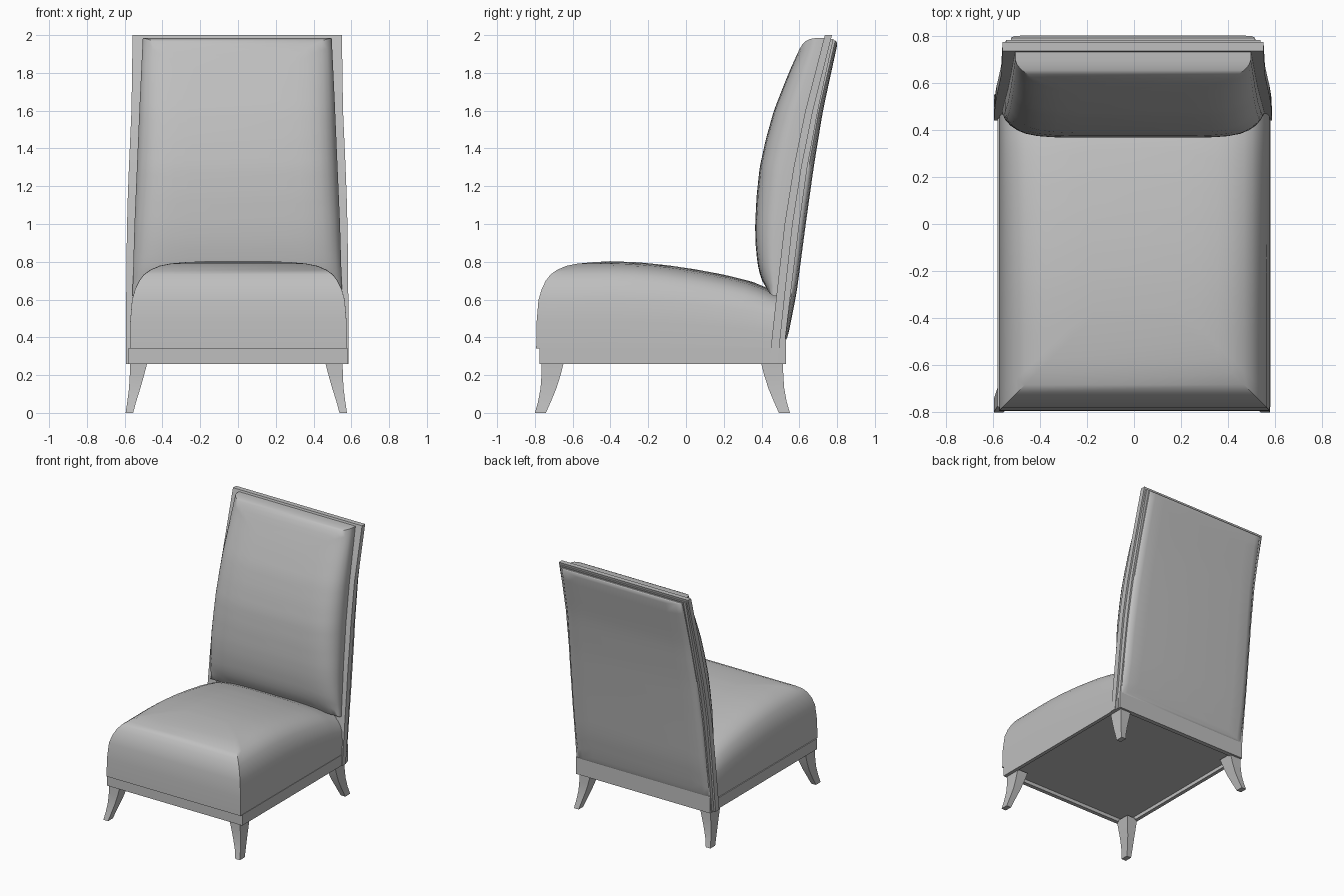
import bpy, bmesh, math

if "Cube" in bpy.data.objects:
    bpy.data.objects.remove(bpy.data.objects["Cube"], do_unlink=True)

grey = bpy.data.materials.new("warm_grey")
grey.use_nodes = True
grey.diffuse_color = (0.52, 0.52, 0.52, 1)
grey.node_tree.nodes["Principled BSDF"].inputs["Base Color"].default_value = (0.52, 0.52, 0.52, 1)


def curve(*pts):
    """Piecewise linear function through (t, value) points."""
    def f(t):
        if t <= pts[0][0]:
            return pts[0][1]
        for (a, va), (b, vb) in zip(pts, pts[1:]):
            if t <= b:
                return va + (vb - va) * (t - a) / (b - a)
        return pts[-1][1]
    return f


def loft(name, rings, smooth=40, cap_strips=0):
    """Skin closed rings of equal length; caps are faces or cross strips."""
    bm = bmesh.new()
    vr = [[bm.verts.new(p) for p in r] for r in rings]
    n = len(vr[0])
    for a, b in zip(vr, vr[1:]):
        for i in range(n):
            j = (i + 1) % n
            bm.faces.new((a[i], a[j], b[j], b[i]))
    for r in (vr[0], vr[-1]):
        if cap_strips:
            for i in range(cap_strips):
                bm.faces.new((r[i], r[i + 1], r[n - 2 - i], r[n - 1 - i]))
        else:
            bm.faces.new(r)
    bmesh.ops.recalc_face_normals(bm, faces=bm.faces)
    mesh = bpy.data.meshes.new(name)
    bm.to_mesh(mesh)
    bm.free()
    obj = bpy.data.objects.new(name, mesh)
    bpy.context.collection.objects.link(obj)
    mesh.materials.append(grey)
    if smooth:
        bpy.ops.object.select_all(action='DESELECT')
        obj.select_set(True)
        bpy.context.view_layer.objects.active = obj
        bpy.ops.object.shade_smooth_by_angle(angle=math.radians(smooth))
    return obj


def pillow(name, v0, v1, half, levels, place, n=20):
    """Mitred cushion: levels are (side inset, start inset, end inset, height)."""
    rings = []
    for dx, d0, d1, h in levels:
        vs = [v0 + d0 + (v1 - d1 - v0 - d0) * i / n for i in range(n + 1)]
        left = [place(half(v) - dx, v, h) for v in vs]
        right = [place(dx - half(v), v, h) for v in reversed(vs)]
        rings.append(left + right)
    return loft(name, rings, cap_strips=n)


def box_ring(x0, x1, y0, y1, z):
    return [(x0, y0, z), (x1, y0, z), (x1, y1, z), (x0, y1, z)]


def bar(name, x0, x1, y0, y1, z0, z1):
    return loft(name, [box_ring(x0, x1, y0, y1, z) for z in (z0, z1)], smooth=0)


# Seat cushion, crowned at the front and sloping to the back
crown = curve((-.8, .80), (-.4, .803), (-.25, .797), (-.1, .782), (.05, .76),
              (.2, .732), (.35, .695), (.48, .64))
seat_levels = [(0, 0, 0, 0), (.002, .002, 0, .3), (.012, .012, 0, .56),
               (.028, .028, 0, .68), (.05, .05, 0, .78), (.075, .075, 0, .85),
               (.11, .11, 0, .905), (.16, .16, 0, .95), (.22, .22, 0, .975),
               (.30, .30, 0, .99), (.40, .39, 0, 1)]
pillow("seat_cushion", -.793, .49, lambda y: .575, seat_levels,
       lambda x, y, h: (x + .002, y, .34 + (crown(y) - .34) * h))

# Seat base board, set up inside the rails
bar("seat_base", -.565, .565, -.765, .515, .287, .342)

# Seat rails
bar("front_rail", -.58, .58, -.776, -.745, .26, .343)
bar("rear_rail", -.575, .575, .495, .53, .26, .39)
for side, s in (("left", 1), ("right", -1)):
    bar(side + "_rail", min(s * .58, s * .552), max(s * .58, s * .552),
        -.775, .51, .26, .343)

# Splayed, curved legs: (z, outer x, inner x, outer y, inner y)
leg = [(0, .586, .546, .80, .742), (.06, .577, .530, .783, .715),
       (.13, .568, .508, .770, .686), (.20, .564, .488, .765, .664),
       (.27, .563, .470, .764, .646)]
for sx, side in ((1, "left"), (-1, "right")):
    for front in (True, False):
        rings = []
        for z, xo, xi, yo, yi in leg:
            ya, yb = (-yo, -yi) if front else (yo - .25, yi - .25)
            rings.append(box_ring(sx * xo - .009, sx * xi - .009, ya, yb, z))
        loft(("front_" if front else "back_") + side + "_leg", rings, smooth=30)

# Raked back frame: posts in two layers with a narrow step, joined at the top
front_y = curve((.26, .44), (.63, .48), (1.0, .522), (1.3, .57), (1.6, .632), (2.0, .735))
half_w = curve((.26, .59), (.9, .586), (1.2, .578), (1.6, .56), (2.0, .554))
zs = [.26, .45, .63, .8, 1.0, 1.15, 1.3, 1.45, 1.6, 1.8, 2.0]
SHIFT = -.004


def frame_layer(name, inset, a, b, top):
    heights = [min(z, top) for z in zs]
    for side, s in (("_left_post", 1), ("_right_post", -1)):
        loft(name + side,
             [box_ring(SHIFT + s * (half_w(z) - inset), SHIFT + s * (half_w(z) - .075),
                       front_y(z) + a(z), front_y(z) + b(z), z) for z in heights], smooth=30)
    rings = []
    for z in (1.9, top):
        w, y = half_w(z) - .075, front_y(z)
        rings.append(box_ring(SHIFT - w, SHIFT + w, y + a(z), y + b(z), z))
    loft(name + "_top_bar", rings, smooth=0)


step = curve((.26, .045), (1.2, .042), (2.0, .038))
rear = curve((.26, .07), (1.0, .078), (1.6, .066), (2.0, .05))
frame_layer("back_frame", 0, lambda z: 0, step, 2.0)
frame_layer("back_frame_rear", .014, lambda z: step(z) - .005, rear, 1.98)

# Rear upholstered panel, gently bulged
depth_rear = curve((.36, .08), (.45, .088), (.63, .105), (1.0, .112), (1.3, .106),
                   (1.6, .093), (1.97, .078))
panel_w = curve((.37, .566), (.9, .562), (1.2, .552), (1.6, .53), (1.97, .518))
rear_levels = [(0, 0, 0, 0), (0, 0, 0, .6), (.012, .01, .008, .82),
               (.05, .03, .015, .94), (.14, .06, .03, 1)]
pillow("rear_panel", .37, 1.972, panel_w, rear_levels,
       lambda x, z, h: (x + SHIFT, front_y(z) + .04 + (depth_rear(z) - .04) * h, z))

# Back cushion, thickest around its middle
cushion_w = curve((.62, .555), (1.0, .544), (1.3, .531), (1.65, .516), (1.985, .5))
depth = curve((.62, .05), (.66, .06), (.7, .085), (.75, .107), (.8, .122), (.9, .143), (1.0, .156),
              (1.15, .172), (1.3, .18), (1.45, .178), (1.6, .167), (1.75, .147),
              (1.9, .123), (1.985, .115))
cushion_levels = [(0, 0, 0, -.05), (0, 0, 0, .3), (.008, .005, .002, .48),
                  (.028, .01, .007, .66), (.055, .02, .016, .79), (.09, .03, .032, .89),
                  (.14, .045, .06, .955), (.2, .06, .1, .985), (.29, .08, .15, 1)]
pillow("back_cushion", .62, 1.985, cushion_w, cushion_levels,
       lambda x, z, h: (x + SHIFT, front_y(z) - depth(z) * h, z), n=28)
